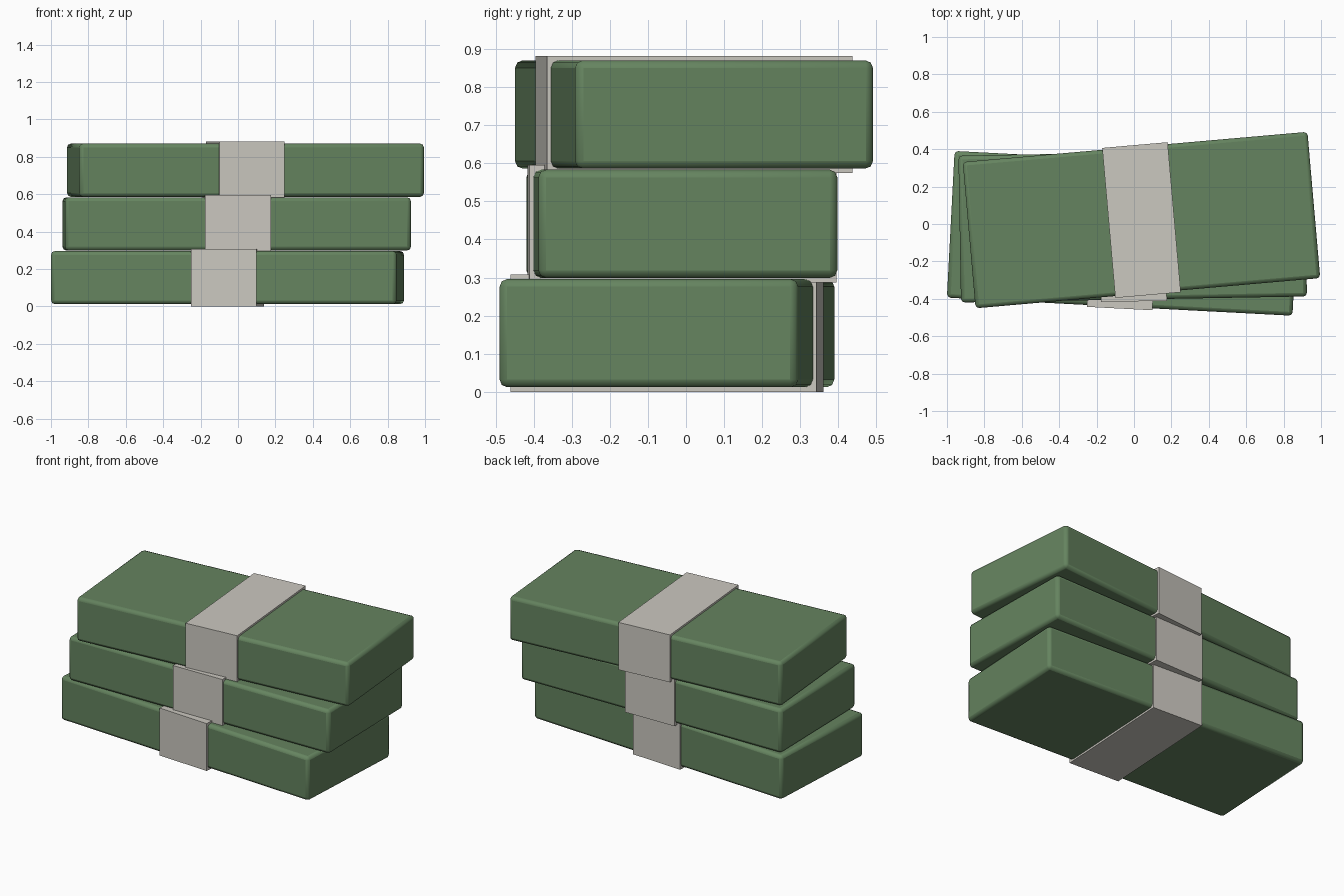
import bpy
from math import radians

if "Cube" in bpy.data.objects:
    bpy.data.objects.remove(bpy.data.objects["Cube"])

# Paper green and band grey
def material(name, color):
    m = bpy.data.materials.new(name)
    m.diffuse_color = color
    m.use_nodes = True
    m.node_tree.nodes["Principled BSDF"].inputs["Base Color"].default_value = m.diffuse_color
    return m

green = material("note_green", (0.13, 0.23, 0.115, 1))
grey = material("band_grey", (0.60, 0.58, 0.53, 1))

def box(name, size, loc, angle, mat, bevel=0.0):
    bpy.ops.mesh.primitive_cube_add(size=1, location=loc)
    ob = bpy.context.object
    ob.name = name
    ob.scale = size
    bpy.ops.object.transform_apply(location=False, rotation=False, scale=True)
    ob.rotation_euler.z = radians(angle)
    ob.data.materials.append(mat)
    if bevel:
        mod = ob.modifiers.new("soft_edges", 'BEVEL')
        mod.width = bevel
        mod.segments = 2
        bpy.ops.object.shade_smooth_by_angle(angle=radians(30))
    return ob

# Three stacked bundles, each twisted a little: name, x, y, twist
bundles = [("bottom", -0.056, -0.05, -3),
           ("middle", -0.007, -0.011, 1),
           ("top", 0.04, 0.021, 5)]

for i, (name, x, y, angle) in enumerate(bundles):
    loc = (x, y, 0.154 + 0.287 * i)
    # Banknote block
    box(name + "_bundle", (1.85, 0.785, 0.284), loc, angle, green, 0.02)
    # Paper strap around its middle
    box(name + "_band", (0.351, 0.805, 0.308), loc, angle, grey)
